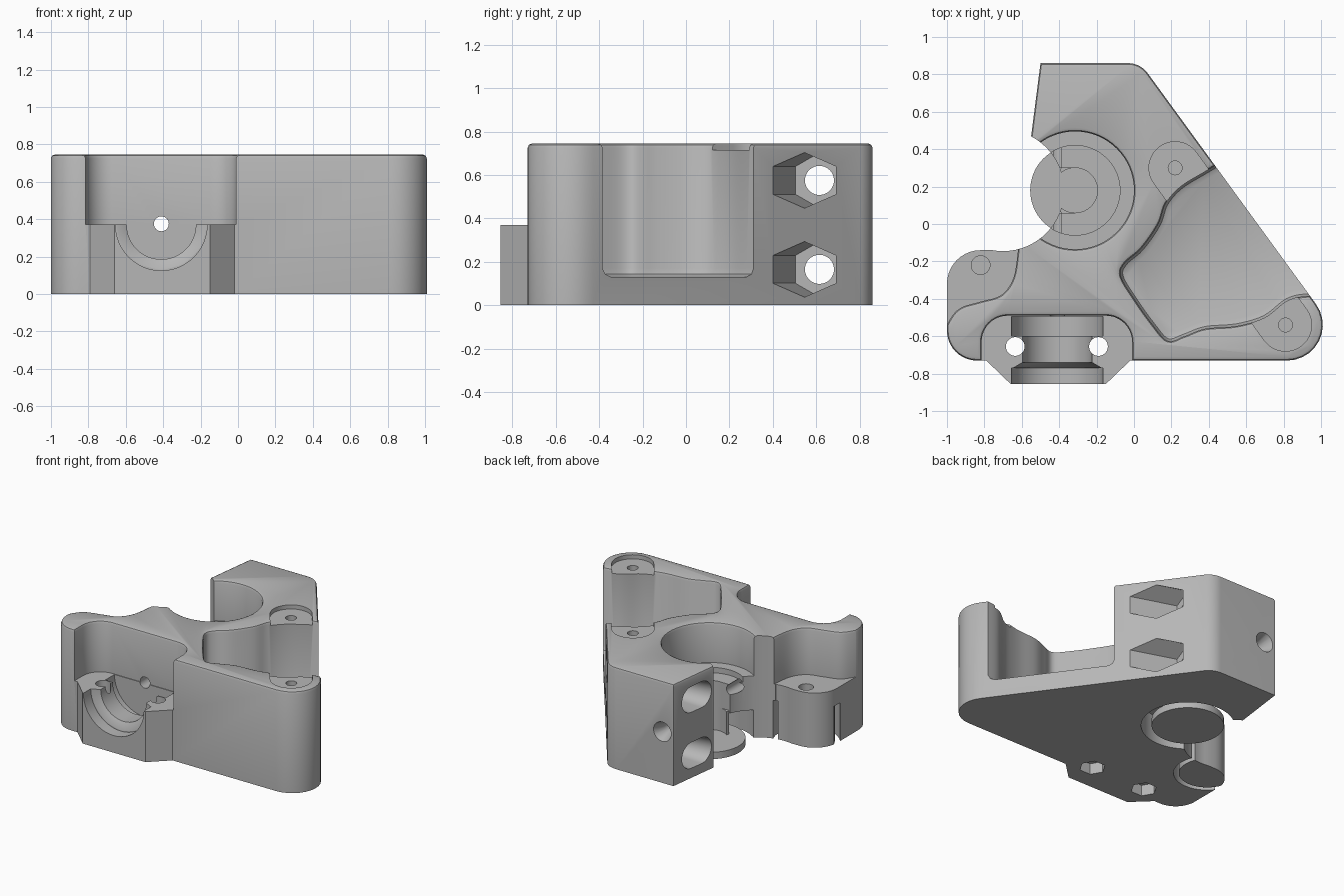
import bpy, bmesh, math
from mathutils import Vector

if "Cube" in bpy.data.objects:
    bpy.data.objects.remove(bpy.data.objects["Cube"])

H = 0.745
grey = bpy.data.materials.new("light grey plastic")
grey.use_nodes = True
grey.diffuse_color = (0.47, 0.47, 0.47, 1)
grey.node_tree.nodes["Principled BSDF"].inputs["Base Color"].default_value = (0.47, 0.47, 0.47, 1)


def finish(name, bm):
    bmesh.ops.recalc_face_normals(bm, faces=bm.faces)
    mesh = bpy.data.meshes.new(name)
    bm.to_mesh(mesh)
    bm.free()
    mesh.materials.append(grey)
    ob = bpy.data.objects.new(name, mesh)
    bpy.context.collection.objects.link(ob)
    return ob


def prism(name, pts, rings):
    """Extrude a counter-clockwise outline through (z, outward offset) rings."""
    pts = [Vector(p) for p in pts]
    n = len(pts)
    outs = []
    for i, p in enumerate(pts):
        a, b = (p - pts[i - 1]).normalized(), (pts[(i + 1) % n] - p).normalized()
        m = Vector((a.y + b.y, -a.x - b.x))
        outs.append(m / (1 + a.dot(b)))
    bm = bmesh.new()
    loops = [[bm.verts.new((*(p + o * off), z)) for p, o in zip(pts, outs)] for z, off in rings]
    for lo, hi in zip(loops, loops[1:]):
        for i in range(n):
            j = (i + 1) % n
            bm.faces.new((lo[i], lo[j], hi[j], hi[i]))
    bm.faces.new(loops[0][::-1])
    bm.faces.new(loops[-1])
    return finish(name, bm)


def hull(name, points):
    bm = bmesh.new()
    for p in points:
        bm.verts.new(p)
    res = bmesh.ops.convex_hull(bm, input=bm.verts)
    bmesh.ops.dissolve_limit(bm, angle_limit=0.01, verts=bm.verts, edges=bm.edges)
    return finish(name, bm)


def circle(c, r, axis="z", n=40, start=0.0):
    out = []
    for i in range(n):
        t = start + math.tau * i / n
        u, v = r * math.cos(t), r * math.sin(t)
        d = {"x": (0, u, v), "y": (u, 0, v), "z": (u, v, 0)}[axis]
        out.append(Vector(c) + Vector(d))
    return out


def rod(name, a, b, r1, r2=None, axis="z", n=40):
    return hull(name, circle(a, r1, axis, n) + circle(b, r2 or r1, axis, n))


def rounded(corners, seg=10):
    """Polygon whose (x, y, radius) corners are turned into arcs."""
    out, n = [], len(corners)
    for i, (x, y, r) in enumerate(corners):
        p = Vector((x, y))
        if r == 0:
            out.append(p)
            continue
        a = (Vector(corners[i - 1][:2]) - p).normalized()
        b = (Vector(corners[(i + 1) % n][:2]) - p).normalized()
        half = a.angle(b) / 2
        c = p + (a + b).normalized() * r / math.sin(half)
        s = p + a * r / math.tan(half) - c
        e = p + b * r / math.tan(half) - c
        sweep = math.atan2(s.cross(e), s.dot(e))
        for k in range(seg + 1):
            t = sweep * k / seg
            out.append(c + Vector((s.x * math.cos(t) - s.y * math.sin(t),
                                   s.x * math.sin(t) + s.y * math.cos(t))))
    return out


def spline(ctrl, seg=5):
    """Smooth curve through the given points."""
    p = [Vector(c) for c in ctrl]
    p = [2 * p[0] - p[1]] + p + [2 * p[-1] - p[-2]]
    out = []
    for a, b, c, d in zip(p, p[1:], p[2:], p[3:]):
        for k in range(seg):
            t = k / seg
            out.append((2 * b + (c - a) * t + (2 * a - 5 * b + 4 * c - d) * t * t
                        + (3 * b - a - 3 * c + d) * t ** 3) / 2)
    return out + [p[-2]]


def cut(ob, tool, keep=False):
    mod = ob.modifiers.new("cut", "BOOLEAN")
    mod.operation, mod.solver, mod.object = "DIFFERENCE", "EXACT", tool
    bpy.context.view_layer.objects.active = ob
    bpy.ops.object.modifier_apply(modifier=mod.name)
    if not keep:
        bpy.data.objects.remove(tool)


def flat(pts):
    return [(p[0], p[1]) for p in pts]


flare = [(H - 0.02, 0), (H - 0.006, 0.006), (H, 0.02), (H + 0.1, 0.02)]

# Main block with softened top rim
body = prism("extruder_body", rounded([
    (-0.5, 0.86, 0), (-0.55, 0.47, 0), (-0.63, -0.14, 0), (-1, -0.14, 0.18), (-1, -0.73, 0.16),
    (-0.79, -0.73, 0), (-0.66, -0.855, 0), (-0.15, -0.855, 0), (-0.02, -0.73, 0),
    (1.193, -0.73, 0.19), (0.034, 0.86, 0.13)]),
    [(0, 0), (H - 0.02, 0), (H - 0.006, -0.006), (H, -0.02)])

# Large side pocket with a filleted floor
pocket = spline([(0.5, 0.35), (0.38, 0.28), (0.25, 0.2), (0.17, 0.11), (0.13, 0), (0.04, -0.13),
                 (-0.05, -0.21), (-0.07, -0.28), (0, -0.4), (0.1, -0.54), (0.18, -0.625),
                 (0.27, -0.6), (0.38, -0.56), (0.55, -0.545), (0.7, -0.5), (0.82, -0.41),
                 (0.93, -0.385), (1.1, -0.385)])
cut(body, prism("pocket_cutter", pocket, [(0.13, -0.04), (0.143, -0.012), (0.17, 0)] + flare))

# Lowered hinge lobe and the slot beneath its edge
lobe = spline([(-1.03, -0.62), (-0.99, -0.52), (-0.93, -0.45), (-0.82, -0.415), (-0.71, -0.38),
               (-0.645, -0.29), (-0.62, -0.14), (-0.61, -0.05)]) + [Vector((-1.1, -0.05)), Vector((-1.1, -0.6))]
cut(body, prism("lobe_cutter", lobe, [(0.4, 0)] + flare))
slot = rod("slot_cutter", (-0.82, -0.22, -0.1), (-0.82, -0.22, 0.28), 0.225)
cut(slot, rod("slot_core", (-0.82, -0.22, -0.2), (-0.82, -0.22, 0.4), 0.19))
cut(body, slot)
cut(body, rod("lobe_hole", (-0.82, -0.22, 0.1), (-0.82, -0.22, 0.5), 0.05))

# Front recess and grooved half-round mount
arch = rounded([(-0.815, -1, 0), (-0.01, -1, 0), (-0.01, -0.49, 0.14), (-0.815, -0.49, 0.14)])
cut(body, prism("arch_cutter", arch, [(0.37, 0)] + flare))
for y1, y2, r1, r2 in ((-1, -0.77, 0.245, 0.245), (-0.775, -0.74, 0.245, 0.185),
                       (-0.8, -0.55, 0.185, 0.185), (-0.6, -0.495, 0.245, 0.245)):
    cut(body, rod("mount_cutter", (-0.41, y1, 0.37), (-0.41, y2, 0.37), r1, r2, "y", 48))
for x in (-0.635, -0.19):
    cut(body, rod("mount_bolt", (x, -0.655, -0.1), (x, -0.655, 0.45), 0.05))
    cut(body, rod("mount_nut", (x, -0.655, -0.1), (x, -0.655, 0.08), 0.088, n=6))

# Stepped bearing bore, drive cavity and lower bearing seat
bx, by = -0.315, 0.18
cut(body, prism("bearing_cutter", flat(circle((bx, by, 0), 0.315, n=64)), [(0.45, 0)] + flare))
cut(body, rod("step_cutter", (bx, by, 0.41), (bx, by, 0.6), 0.24, n=64))
cut(body, hull("drive_cutter", [p for x in (bx, bx - 0.3) for z in (0.1, 0.5)
                                for p in circle((x, by, z), 0.12)]))
cut(body, rod("seat_cutter", (bx, by, -0.1), (bx, by, 0.2), 0.31, n=64))

# Clearance for the idler wheel, also trimming the support tube
idler = rod("idler_cutter", (-0.7, by, -0.2), (-0.7, by, 1), 0.325, n=64)
tube = rod("support_tube", (bx, by, 0.03), (bx, by, 0.22), 0.14)
cut(tube, rod("tube_core", (bx, by, 0), (bx, by, 0.4), 0.12))
cut(tube, idler, keep=True)
cut(body, idler)
disc = rod("support_disc", (bx, by, 0), (bx, by, 0.05), 0.24, n=64)

# Filament path from front to back with a funnel
cut(body, rod("filament_cutter", (-0.41, -1, 0.375), (-0.41, 1, 0.375), 0.04, axis="y", n=24))
cut(body, rod("funnel_cutter", (-0.41, 0.78, 0.375), (-0.41, 0.87, 0.375), 0.04, 0.075, "y", 24))

# Clamp bolts: hole, flared slot at one end, skewed nut trap at the other
for z in (0.165, 0.575):
    cut(body, rod("clamp_bolt", (-1, 0.615, z), (1, 0.615, z), 0.067, axis="x"))
    cut(body, hull("clamp_slot", circle((-0.15, 0.615, z), 0.067, "x")
                   + circle((-0.6, 0.58, z), 0.1, "x") + circle((-0.6, 0.7, z), 0.1, "x")))
    cut(body, hull("clamp_nut", circle((0.05, 0.615, z), 0.128, "x", 6, math.pi / 2)
                   + circle((0.65, 0.42, z), 0.128, "x", 6, math.pi / 2)))

# Screw seats facing each other along the sloping side
for x, y, s in ((0.22, 0.3, 1), (0.81, -0.54, -1)):
    far = Vector((x, y, 0)) + Vector((0.589, -0.808, 0)) * 0.25 * s
    ends = ((x, y), far.xy)
    cut(body, hull("screw_seat", [p for e in ends for z in (0.715, 0.9)
                                  for p in circle((*e, z), 0.14)]))
    cut(body, rod("screw_hole", (x, y, 0.5), (x, y, 0.8), 0.037, n=24))

# Smooth curved walls, crisp edges
bpy.ops.object.select_all(action="DESELECT")
for ob in (body, tube, disc):
    ob.select_set(True)
bpy.context.view_layer.objects.active = body
bpy.ops.object.shade_smooth_by_angle(angle=math.radians(32))
